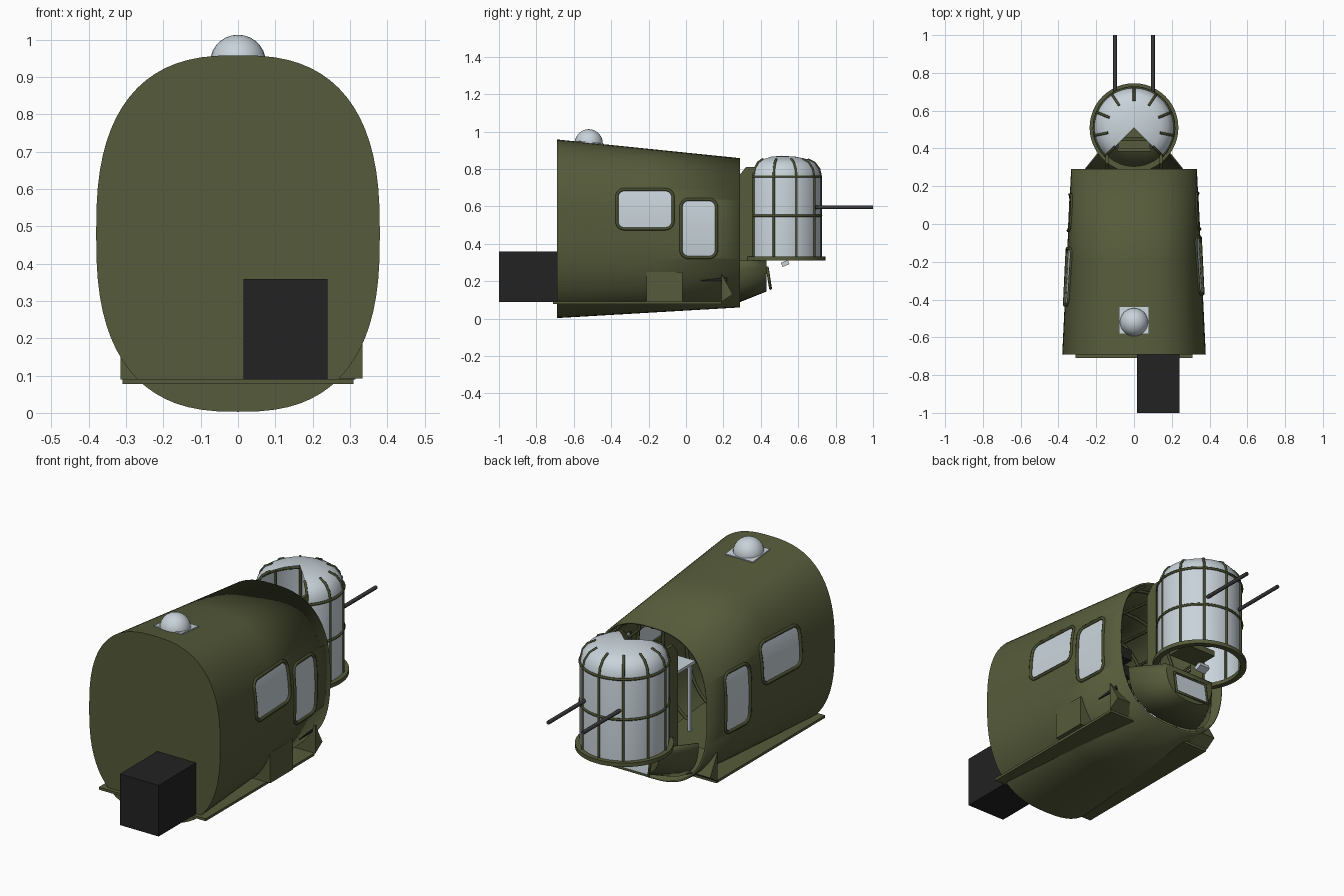
import bpy, bmesh, math
from mathutils import Vector

cube = bpy.data.objects.get("Cube")
if cube:
    bpy.data.objects.remove(cube, do_unlink=True)


def material(name, r, g, b):
    m = bpy.data.materials.new(name)
    m.use_nodes = True
    m.diffuse_color = (r, g, b, 1)
    m.node_tree.nodes["Principled BSDF"].inputs["Base Color"].default_value = (r, g, b, 1)
    return m


OLIVE = material("olive_paint", .092, .105, .043)
TRIM = material("dark_olive_trim", .062, .072, .028)
GLASS = material("pale_glass", .58, .65, .70)
BLACK = material("black", .016, .016, .016)
GUNMETAL = material("gunmetal", .045, .042, .046)


def finish(name, bm, mat, smooth=True):
    bmesh.ops.remove_doubles(bm, verts=bm.verts, dist=1e-5)
    bmesh.ops.recalc_face_normals(bm, faces=bm.faces)
    me = bpy.data.meshes.new(name)
    bm.to_mesh(me)
    bm.free()
    ob = bpy.data.objects.new(name, me)
    bpy.context.collection.objects.link(ob)
    me.materials.append(mat)
    if smooth:
        bpy.ops.object.select_all(action='DESELECT')
        ob.select_set(True)
        bpy.context.view_layer.objects.active = ob
        bpy.ops.object.shade_smooth_by_angle(angle=math.radians(35))
    return ob


def loft(name, rings, mat, closed=True, caps=(False, False), smooth=True):
    bm = bmesh.new()
    rows = [[bm.verts.new(p) for p in ring] for ring in rings]
    n = len(rows[0])
    for a, b in zip(rows, rows[1:]):
        for i in range(n if closed else n - 1):
            j = (i + 1) % n
            bm.faces.new((a[i], a[j], b[j], b[i]))
    for cap, row in zip(caps, (rows[0], rows[-1])):
        if cap:
            bm.faces.new(row)
    return finish(name, bm, mat, smooth)


def box(name, lo, hi, mat):
    bm = bmesh.new()
    bmesh.ops.create_cube(bm, size=1)
    lo, hi = Vector(lo), Vector(hi)
    for v in bm.verts:
        v.co = (lo + hi) / 2 + v.co * (hi - lo)
    return finish(name, bm, mat, False)


def tube(name, pts, radius, mat, cyclic=False):
    cu = bpy.data.curves.new(name, 'CURVE')
    cu.dimensions = '3D'
    cu.bevel_depth = radius
    cu.bevel_resolution = 1
    cu.use_fill_caps = True
    sp = cu.splines.new('POLY')
    sp.points.add(len(pts) - 1)
    for p, co in zip(sp.points, pts):
        p.co = (*co, 1)
    sp.use_cyclic_u = cyclic
    ob = bpy.data.objects.new(name, cu)
    bpy.context.collection.objects.link(ob)
    cu.materials.append(mat)
    return ob


def solidify(ob, thickness):
    m = ob.modifiers.new("thickness", 'SOLIDIFY')
    m.thickness = thickness
    m.offset = -1


# Fuselage cross-section: a tapering superellipse
POWER = 2.6


def hull_size(y):
    t = (y + .69) / .98
    low, high = .003 + .057 * t, .958 - .1 * t
    return .38 - .047 * t, (low + high) / 2, (high - low) / 2


def oval(a):
    c, s = math.cos(a), math.sin(a)
    return (math.copysign(abs(c) ** (2 / POWER), c), math.copysign(abs(s) ** (2 / POWER), s))


def hull_ring(y, inset=0, n=72):
    w, mid, h = hull_size(y)
    pts = [oval(math.tau * i / n) for i in range(n)]
    return [(u * (w - inset), y, mid + v * (h - inset)) for u, v in pts]


def hull_x(y, z):
    w, mid, h = hull_size(y)
    return w * (1 - abs((z - mid) / h) ** POWER) ** (1 / POWER)


hull = loft("fuselage_shell", [hull_ring(-.69), hull_ring(-.2), hull_ring(.29)], OLIVE, caps=(True, False))
solidify(hull, .01)


# Rounded side windows that follow the hull
def window_rows(yc, zc, w, h, r=.04, n=24):
    rows = []
    for k in range(n + 1):
        s = h / 2 * (1 - math.cos(math.pi * k / n))
        d = min(s, h - s)
        cut = r - math.sqrt(max(0, r * r - (r - d) ** 2)) if d < r else 0
        rows.append((yc - w / 2 + cut, yc + w / 2 - cut, zc - h / 2 + s))
    return rows


WINDOWS = [("right_wide", 1, -.22, .585, .30, .21), ("right_tall", 1, .068, .482, .19, .31),
           ("left_wide", -1, -.28, .585, .30, .21), ("left_tall", -1, .06, .482, .19, .31)]
for tag, side, yc, zc, w, h in WINDOWS:
    rows = window_rows(yc, zc, w, h)
    outline = [(a, z) for a, b, z in rows] + [(b, z) for a, b, z in reversed(rows)]
    cutter = loft(tag + "_window_cutter", [[(side * x, y, z) for y, z in outline] for x in (.22, .5)],
                  OLIVE, caps=(True, True), smooth=False)
    cutter.hide_render = True
    cutter.hide_viewport = True
    cutter.display_type = 'WIRE'
    m = hull.modifiers.new(tag, 'BOOLEAN')
    m.operation = 'DIFFERENCE'
    m.solver = 'EXACT'
    m.object = cutter
    loft(tag + "_window_glass", [[(side * (hull_x(y, z) - .003), y, z) for y in (a, b)] for a, b, z in rows],
         GLASS, closed=False)
    tube(tag + "_window_frame", [(side * hull_x(y, z), y, z) for y, z in outline], .009, TRIM, True)

# Floor slab, rear box, side step and small fins
box("floor_slab", (-.31, -.71, .078), (.31, .19, .091), OLIVE)
box("rear_box", (.015, -1, .09), (.24, -.69, .358), BLACK)
box("side_step", (.2, -.21, .092), (.333, -.02, .25), OLIVE)
for side, tag in ((1, "right"), (-1, "left")):
    tri = [(.19, .09), (.25, .13), (.19, .24)]
    loft(tag + "_fin", [[(side * x, y, z) for y, z in tri] for x in (.2, .315)],
         OLIVE, caps=(True, True), smooth=False)

# Roof blister on a square opening
plate = box("blister_opening", (-.08, -.07, -.003), (.08, .07, .003), GLASS)
plate.location = (0, -.51, .941)
plate.rotation_euler.x = -.102
bm = bmesh.new()
bmesh.ops.create_uvsphere(bm, u_segments=24, v_segments=14, radius=.075)
finish("roof_blister", bm, GLASS).location = (0, -.52, .938)

# Lower lip under the turret
STEPS = 28


def lip_ring(y, w, h):
    pts = [oval(math.pi * (1 + i / STEPS)) for i in range(STEPS + 1)]
    return [(u * w, y, .31 + v * h) for u, v in pts]


lip = loft("lower_lip", [lip_ring(.28, .27, .225), lip_ring(.43, .15, .165)], OLIVE,
           closed=False, caps=(False, True))
solidify(lip, .008)
pane = [(-.1, .452, .16), (.1, .452, .16), (.1, .434, .275), (-.1, .434, .275)]
loft("lip_window", [pane[:2], [pane[3], pane[2]]], GLASS, closed=False, smooth=False)
tube("lip_window_frame", pane, .008, TRIM, True)

# Turret glazing: a revolved profile, open to the rear
CY = .51
PROFILE = [(.211, .33), (.211, .76), (.202, .80), (.178, .833), (.14, .852), (.075, .866), (0, .871)]
ARC = [math.radians(-45 + 270 * i / 32) for i in range(33)]


def spin(r, z, a):
    return (r * math.cos(a), CY + r * math.sin(a), z)


loft("turret_glass", [[spin(r, z, a) for a in ARC] for r, z in PROFILE], GLASS, closed=False)
for i, a in enumerate(ARC[::4]):
    tube("turret_rib_%d" % i, [spin(r, z, a) for r, z in PROFILE[:5]], .007, TRIM)
for tag, z in (("middle", .55), ("upper", .76)):
    tube("turret_%s_band" % tag, [spin(.212, z, a) for a in ARC], .007, TRIM)
base = [(.205, .312), (.235, .312), (.235, .333), (.205, .333), (.205, .312)]
loft("turret_base_ring", [[spin(r, z, math.tau * i / 48) for i in range(48)] for r, z in base], OLIVE)

# Twin guns and the gunner's fittings
for side, tag in ((1, "right"), (-1, "left")):
    tube(tag + "_gun_barrel", [(side * .1, .5, .595), (side * .1, 1, .595)], .01, GUNMETAL)
    box(tag + "_gun_body", (side * .1 - .018, .40, .57), (side * .1 + .018, .58, .62), GUNMETAL)
    loft(tag + "_rear_post", [[(side * x, y, z) for y, z in
         ((.28, .25), (.37, .25), (.37, .81), (.32, .81), (.28, .76))] for x in (.135, .15)],
         OLIVE, caps=(True, True), smooth=False)
box("gunner_seat", (-.09, .39, .40), (.09, .52, .43), OLIVE)
box("gunner_seat_back", (-.09, .385, .40), (.09, .40, .56), OLIVE)
box("gun_cross_bar", (-.1, .44, .58), (.1, .46, .6), TRIM)
sight = box("lower_sight", (-.03, -.02, -.012), (.03, .02, .012), GLASS)
sight.location = (0, .53, .295)
sight.rotation_euler.x = .4

# Cabin interior: hoops, stringers, table and rack
for i, y in enumerate((-.5, -.3, -.07, .2)):
    tube("cabin_hoop_%d" % i, hull_ring(y, .018, 48), .008, TRIM, True)
for i in range(3, 36, 5):
    tube("stringer_%d" % i, [hull_ring(y, .016)[i] for y in (-.68, .28)], .006, TRIM)
box("cabin_table", (.1, -.22, .44), (.31, .04, .455), GLASS)
for y in (-.2, .02):
    box("table_leg", (.11, y - .008, .09), (.126, y + .008, .44), GLASS)
for z in (.2, .3, .4):
    box("equipment_rack", (.2, .08, z), (.3, .22, z + .06), BLACK)
